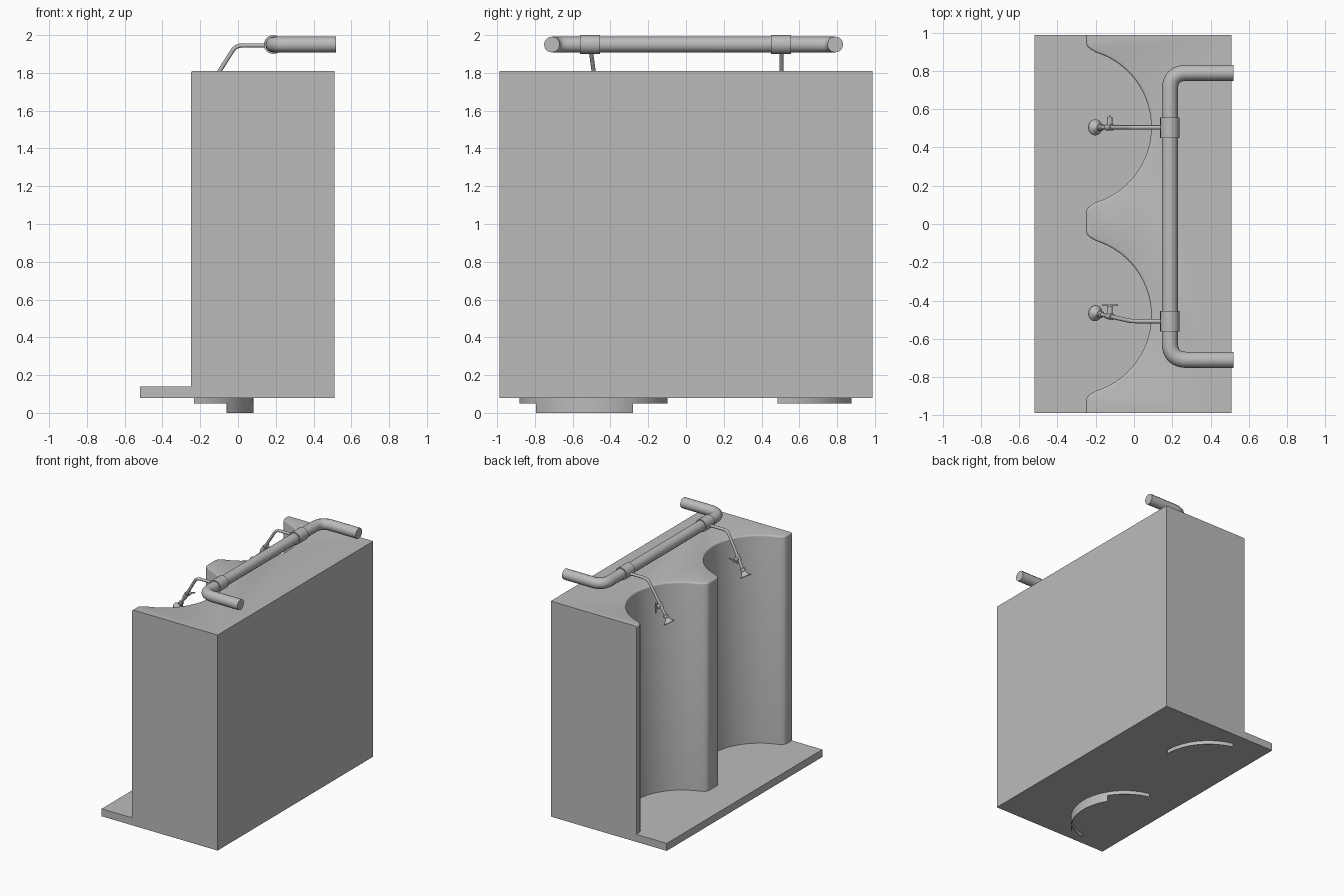
import bpy, bmesh, math
from mathutils import Vector

cube = bpy.data.objects.get("Cube")
if cube:
    bpy.data.objects.remove(cube, do_unlink=True)

grey = bpy.data.materials.new("plain_grey")
grey.use_nodes = True
COLOUR = (0.5, 0.5, 0.5, 1)
grey.diffuse_color = COLOUR
grey.node_tree.nodes["Principled BSDF"].inputs["Base Color"].default_value = COLOUR

HALF_Y, BACK, FACE, LIP = 0.987, 0.51, -0.25, -0.52
FLOOR, DECK, TOP = 0.08, 0.14, 1.81
STALLS = (0.505, -0.48)
ARC_X, ARC_R = -0.32, 0.41


def finish(obj, smooth=True):
    obj.data.materials.clear()
    obj.data.materials.append(grey)
    bpy.ops.object.select_all(action='DESELECT')
    obj.select_set(True)
    bpy.context.view_layer.objects.active = obj
    if smooth:
        bpy.ops.object.shade_smooth_by_angle(angle=math.radians(35))
    return obj


def from_bmesh(name, bm, smooth=True):
    bmesh.ops.recalc_face_normals(bm, faces=bm.faces)
    mesh = bpy.data.meshes.new(name)
    bm.to_mesh(mesh)
    bm.free()
    obj = bpy.data.objects.new(name, mesh)
    bpy.context.collection.objects.link(obj)
    return finish(obj, smooth)


def prism(outline, z0, z1):
    """Extrude a closed xy outline between two heights."""
    bm = bmesh.new()
    face = bm.faces.new([bm.verts.new((x, y, z0)) for x, y in outline])
    up = bmesh.ops.extrude_face_region(bm, geom=[face])["geom"]
    for v in up:
        if isinstance(v, bmesh.types.BMVert):
            v.co.z = z1
    return bm


def arc(cy, radius, start, end, steps=28):
    angles = [start + (end - start) * i / steps for i in range(steps + 1)]
    return [(ARC_X + radius * math.cos(a), cy + radius * math.sin(a)) for a in angles]


def tube(name, points, radius, bend=0.0):
    """Sweep a round section along a path whose inner corners are rounded."""
    pts = [Vector(p) for p in points]
    path = [pts[0]]
    for a, b, c in zip(pts, pts[1:], pts[2:]):
        p, q = b + (a - b).normalized() * bend, b + (c - b).normalized() * bend
        for i in range(9):
            t = i / 8
            path.append(p * (1 - t) ** 2 + b * 2 * t * (1 - t) + q * t * t)
    path.append(pts[-1])
    curve = bpy.data.curves.new(name, 'CURVE')
    curve.dimensions = '3D'
    curve.bevel_depth, curve.bevel_resolution = radius, 4
    curve.use_fill_caps = True
    spline = curve.splines.new('POLY')
    spline.points.add(len(path) - 1)
    for sp, p in zip(spline.points, path):
        sp.co = (*p, 1)
    obj = bpy.data.objects.new(name, curve)
    bpy.context.collection.objects.link(obj)
    bpy.ops.object.select_all(action='DESELECT')
    obj.select_set(True)
    bpy.context.view_layer.objects.active = obj
    bpy.ops.object.convert(target='MESH')
    return finish(bpy.context.object)


def lathe(name, profile, origin, axis, sides=24):
    """Spin (radius, distance) pairs around an axis through origin."""
    bm = bmesh.new()
    rings = [[bm.verts.new((r * math.cos(math.tau * i / sides),
                            r * math.sin(math.tau * i / sides), d))
              for i in range(sides)] for r, d in profile]
    for low, high in zip(rings, rings[1:]):
        for i in range(sides):
            j = (i + 1) % sides
            bm.faces.new((low[i], low[j], high[j], high[i]))
    bm.faces.new(rings[0])
    bm.faces.new(rings[-1])
    turn = Vector((0, 0, 1)).rotation_difference(Vector(axis)).to_matrix().to_4x4()
    bmesh.ops.transform(bm, matrix=turn, verts=bm.verts)
    bmesh.ops.translate(bm, vec=origin, verts=bm.verts)
    return from_bmesh(name, bm)


# Floor slab with the step in front of the stalls
slab = [(LIP, -HALF_Y), (BACK, -HALF_Y), (BACK, HALF_Y), (LIP, HALF_Y)]
from_bmesh("floor_slab", prism(slab, FLOOR, DECK), smooth=False)

# Wall block with two rounded alcoves
outline = [(BACK, -HALF_Y), (BACK, HALF_Y), (FACE, HALF_Y)]
nose = [(FACE, 0.445), (-0.248, 0.432), (-0.24, 0.418), (-0.225, 0.407)]
sweep = math.acos((-0.2 - ARC_X) / ARC_R)
for cy in STALLS:
    outline += [(x, cy + d) for x, d in nose]
    outline += arc(cy, ARC_R, sweep, -sweep)
    outline += [(x, cy - d) for x, d in reversed(nose)]
outline.append((FACE, -HALF_Y))
bm = prism(outline, FLOOR, TOP)
rim = [e for e in bm.edges
       if all(v.co.z > TOP - 0.001 and v.co.x < BACK - 0.01 for v in e.verts)]
bmesh.ops.bevel(bm, geom=rim, offset=0.012, segments=3, profile=0.5, affect='EDGES')
from_bmesh("stall_wall", bm)


# Curved skirts showing under the slab
def skirt(name, cy, start, end, z0, z1):
    band = arc(cy, 0.402, start, end) + arc(cy, 0.398, end, start)
    bm = prism(band, z0, z1)
    from_bmesh(name, bm)


skirt("left_skirt", 0.485, 0, 1.35, 0.05, 0.09)
skirt("right_skirt", -0.49, -1.35, 1.35, 0.05, 0.09)
skirt("right_drain_skirt", -0.49, -0.86, 0.55, 0.0, 0.06)

# Water pipe and its collars
PIPE_X, PIPE_Z = 0.187, 1.95
tube("water_pipe", [(0.52, -0.71, PIPE_Z), (PIPE_X, -0.71, PIPE_Z),
                    (PIPE_X, 0.79, PIPE_Z), (0.52, 0.79, PIPE_Z)], 0.042, 0.09)
for side, y in (("left", 0.503), ("right", -0.508)):
    lathe(side + "_collar", [(0.042, -0.053), (0.05, -0.053), (0.05, 0.053), (0.042, 0.053)],
          (PIPE_X, y, PIPE_Z), (0, 1, 0))

# Shower arms, heads and valves
for side, y, drift in (("left", 0.505, 0.0), ("right", -0.508, 0.035)):
    elbow = Vector((-0.012, y, 1.945))
    tip = Vector((-0.17, y + drift, 1.695))
    down = (tip - elbow).normalized()
    tube(side + "_shower_arm", [(PIPE_X - 0.03, y, 1.945), elbow, tip], 0.011, 0.035)
    lathe(side + "_shower_head",
          [(0.012, -0.005), (0.018, 0.0), (0.018, 0.015), (0.014, 0.022),
           (0.022, 0.04), (0.042, 0.058), (0.042, 0.064)], tip, down)
    valve = elbow + down * 0.215
    lathe(side + "_valve_body", [(0.017, -0.025), (0.017, 0.025)], valve, down, 16)
    lathe(side + "_valve_stem", [(0.015, 0.0), (0.015, 0.055)], valve, (0, 1, 0), 16)
    along = Vector((1, 0, 0.25)) if side == "right" else Vector((0, 0, 1))
    along = along.normalized() * 0.042
    knob = valve + Vector((0, 0.058, 0))
    tube(side + "_valve_handle", [knob - along, knob + along], 0.005)
